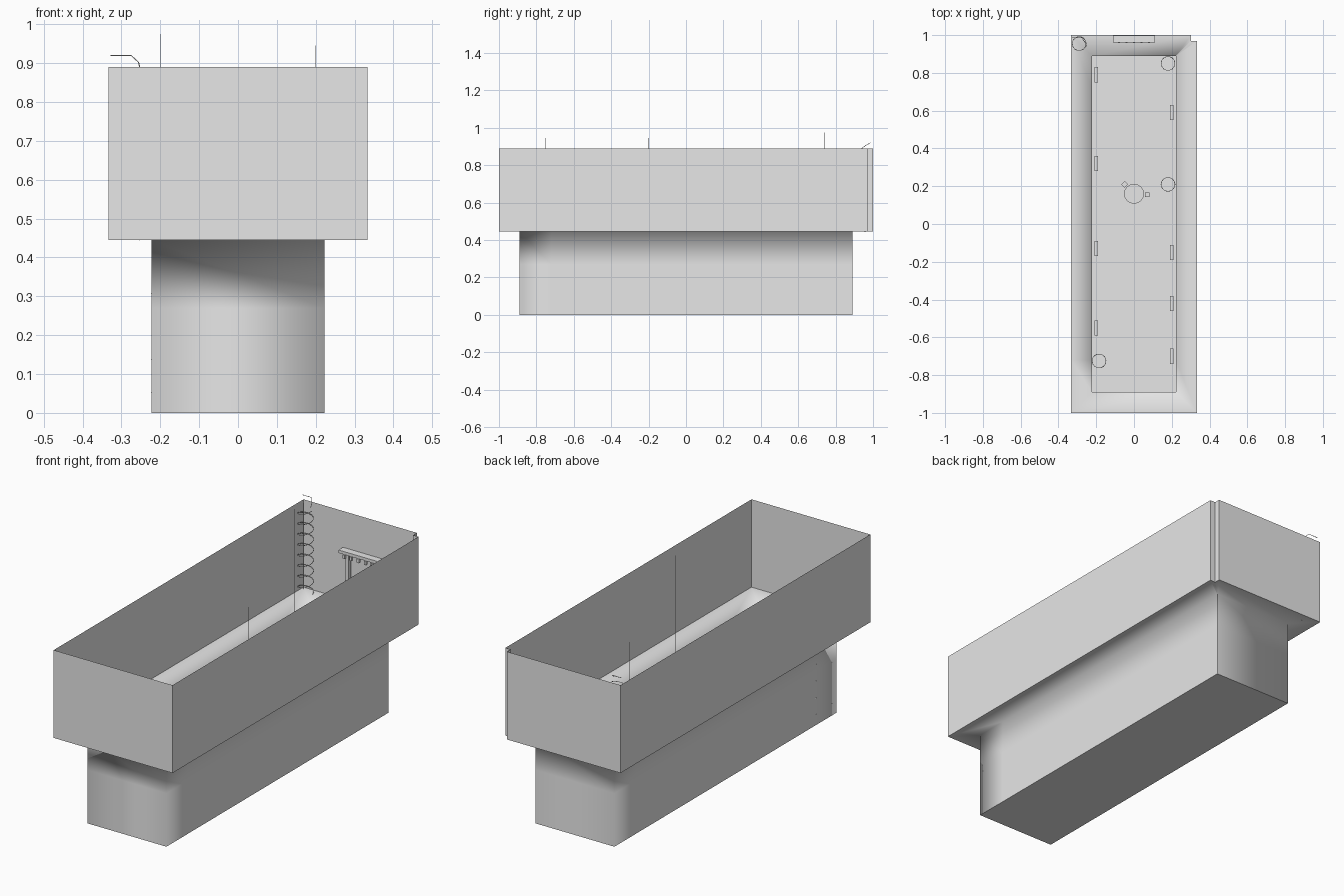
import bpy, bmesh, math
from mathutils import Vector

cube = bpy.data.objects.get("Cube")
if cube:
    bpy.data.objects.remove(cube, do_unlink=True)

# One plain grey for the whole model
grey = bpy.data.materials.new("plain_grey")
grey.use_nodes = True
grey.diffuse_color = (0.8, 0.8, 0.8, 1)
grey.node_tree.nodes["Principled BSDF"].inputs["Base Color"].default_value = (0.8, 0.8, 0.8, 1)

HX, HY = 0.333, 1.0      # upper walls
PX, PY = 0.222, 0.89     # sunken pit
LEDGE, RIM = 0.445, 0.89


def finish(name, bm):
    mesh = bpy.data.meshes.new(name)
    bm.to_mesh(mesh)
    bm.free()
    mesh.materials.append(grey)
    obj = bpy.data.objects.new(name, mesh)
    bpy.context.collection.objects.link(obj)
    return obj


def box(name, center, size):
    bm = bmesh.new()
    bmesh.ops.create_cube(bm, size=1)
    bmesh.ops.scale(bm, vec=Vector(size), verts=bm.verts)
    bmesh.ops.translate(bm, vec=Vector(center), verts=bm.verts)
    return finish(name, bm)


def cylinder(name, center, radius, height, sides=16):
    bm = bmesh.new()
    bmesh.ops.create_cone(bm, cap_ends=True, segments=sides, radius1=radius,
                          radius2=radius, depth=height)
    bmesh.ops.translate(bm, vec=Vector(center), verts=bm.verts)
    return finish(name, bm)


def wire(name, points, thickness=0.0015):
    curve = bpy.data.curves.new(name, "CURVE")
    curve.dimensions = "3D"
    curve.bevel_depth = thickness
    curve.bevel_resolution = 0
    spline = curve.splines.new("POLY")
    spline.points.add(len(points) - 1)
    for p, co in zip(spline.points, points):
        p.co = (*co, 1)
    curve.materials.append(grey)
    obj = bpy.data.objects.new(name, curve)
    bpy.context.collection.objects.link(obj)


def coil(name, x, y, bottom, top, turns, radius=0.037):
    steps = turns * 14
    wire(name, [(x + radius * math.cos(math.tau * i / 14),
                 y + radius * math.sin(math.tau * i / 14),
                 bottom + (top - bottom) * i / steps) for i in range(steps + 1)])


# Upper walls: an open sheet with a small notch at the back left corner
bm = bmesh.new()
outline = [(-HX, -HY), (HX, -HY), (HX, 0.97), (0.303, 0.97), (0.303, HY), (-HX, HY)]
low = [bm.verts.new((x, y, LEDGE)) for x, y in outline]
high = [bm.verts.new((x, y, RIM)) for x, y in outline]
for i in range(len(outline)):
    j = (i + 1) % len(outline)
    bm.faces.new((low[j], low[i], high[i], high[j]))
finish("upper_walls", bm)


# Ledge and pit walls: one smoothly shaded sheet made of matching rings
def ring(bm, hx, hy, z, notch=False):
    ys = (-0.72, 0, 0.72)
    pts = [(-hx, -hy), (hx, -hy)] + [(hx, y) for y in ys]
    pts += [(hx, hy - 0.03), (hx - 0.03, hy - 0.03 if notch else hy), (hx - 0.03, hy)] if notch \
        else [(hx, hy - 0.002), (hx, hy), (hx - 0.002, hy)]
    pts += [(-hx, hy)] + [(-hx, y) for y in reversed(ys)]
    return [bm.verts.new((x, y, z)) for x, y in pts]


bm = bmesh.new()
rings = [ring(bm, HX, HY, LEDGE, True), ring(bm, PX, PY, LEDGE),
         ring(bm, PX, PY, 0.27), ring(bm, PX, PY, 0)]
for a, b in zip(rings, rings[1:]):
    for i in range(len(a)):
        j = (i + 1) % len(a)
        bm.faces.new((a[i], a[j], b[j], b[i])).smooth = True
finish("ledge_and_pit_walls", bm)

# Pit floor
bm = bmesh.new()
bm.faces.new([bm.verts.new((x, y, 0)) for x, y in
              ((-PX, -PY), (PX, -PY), (PX, PY), (-PX, PY))])
finish("pit_floor", bm)

# Hanging panels along both sides of the pit
for side, places in ((-1, (0.79, 0.32, -0.13, -0.55)), (1, (0.59, -0.15, -0.42, -0.70))):
    for y in places:
        box("side_panel", (side * 0.2, y, 0.2), (0.02, 0.08, 0.1))

# Thin vertical wires
for x, y, top in ((0.2, -0.75, 0.945), (0.2, -0.2, 0.945),
                  (-0.2, 0.27, 0.975), (-0.2, 0.74, 0.975)):
    wire("hanging_wire", [(x, y, 0.2), (x, y, top)], 0.001)

# Corner coil with its stem and curled tip
coil("corner_coil", -0.29, 0.955, LEDGE, 0.87, 8)
wire("corner_stem", [(-0.325, 0.985, LEDGE), (-0.325, 0.985, 0.88)])
wire("corner_tip", [(-0.253, 0.94, 0.89), (-0.256, 0.955, 0.902),
                    (-0.275, 0.985, 0.92), (-0.328, 0.985, 0.92)])

# Coils standing in the pit
for x, y in ((0.18, 0.85), (0.18, 0.21), (-0.185, -0.725)):
    coil("pit_coil", x, y, 0.01, 0.35, 4)

# Round table with two stools
cylinder("table_top", (0, 0.16, 0.1), 0.053, 0.012)
cylinder("table_leg", (0, 0.16, 0.05), 0.012, 0.1, 8)
stool = box("stool", (0, 0, 0.025), (0.025, 0.025, 0.05))
stool.location = (0.07, 0.155, 0)
stool = box("stool", (0, 0, 0.025), (0.025, 0.025, 0.05))
stool.location = (-0.05, 0.21, 0)
stool.rotation_euler.z = math.pi / 4

# Shelf frame against the back wall
box("shelf_top", (0, 0.98, 0.70), (0.22, 0.036, 0.015))
for x in (-0.07, 0.07):
    box("shelf_post", (x, 0.98, 0.57), (0.02, 0.02, 0.25))
for i in range(5):
    box("shelf_knob", (-0.08 + i * 0.04, 0.965, 0.682), (0.012, 0.012, 0.02))
